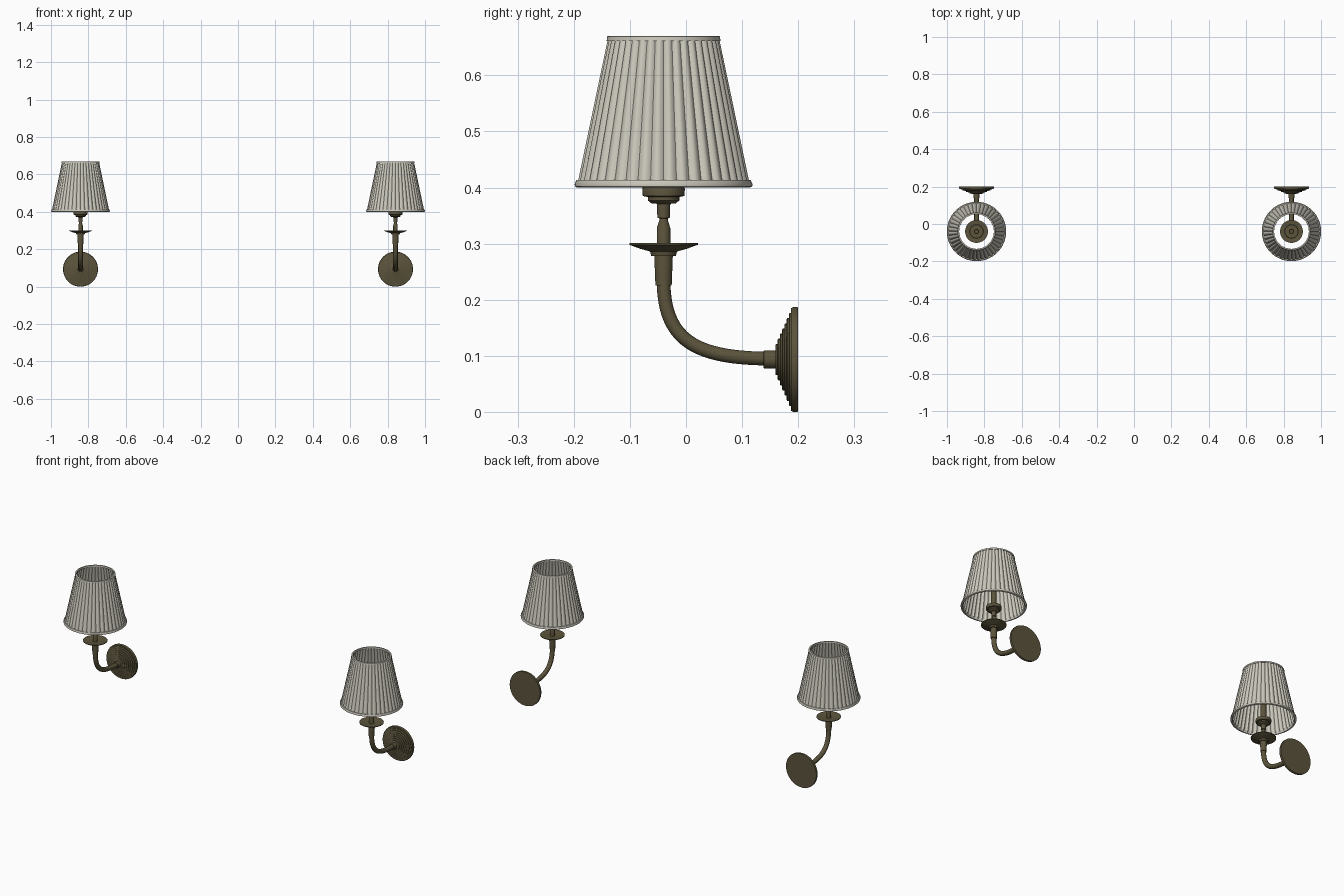
import bpy, bmesh, math
from mathutils import Matrix, Vector

if "Cube" in bpy.data.objects:
    bpy.data.objects.remove(bpy.data.objects["Cube"])

CY = -0.04      # lamp axis in y
CX = 0.842      # lamp axis in x
PLATE_Z = 0.0935


def material(name, col):
    m = bpy.data.materials.new(name)
    m.diffuse_color = (*col, 1)
    m.use_nodes = True
    m.node_tree.nodes["Principled BSDF"].inputs["Base Color"].default_value = m.diffuse_color
    return m


BRONZE = material("bronze", (0.105, 0.088, 0.045))
FABRIC = material("fabric", (0.60, 0.58, 0.50))


def finish(name, bm, mat, angle=35):
    bmesh.ops.recalc_face_normals(bm, faces=bm.faces)
    me = bpy.data.meshes.new(name)
    bm.to_mesh(me)
    bm.free()
    ob = bpy.data.objects.new(name, me)
    bpy.context.collection.objects.link(ob)
    me.materials.append(mat)
    bpy.ops.object.select_all(action='DESELECT')
    ob.select_set(True)
    bpy.context.view_layer.objects.active = ob
    bpy.ops.object.shade_smooth_by_angle(angle=math.radians(angle))
    return ob


def lathe(name, profile, origin, mat, rot=None, closed=False, n=48, wave=None):
    """Revolve (radius, height) points; wave(angle) offsets the radius."""
    bm = bmesh.new()
    rings = []
    for r, h in profile:
        if r < 1e-6:
            rings.append([bm.verts.new((0, 0, h))])
            continue
        ring = []
        for i in range(n):
            a = 2 * math.pi * i / n
            q = r + (wave(a) if wave else 0)
            ring.append(bm.verts.new((q * math.cos(a), q * math.sin(a), h)))
        rings.append(ring)
    pairs = list(zip(rings, rings[1:]))
    if closed:
        pairs.append((rings[-1], rings[0]))
    for a, b in pairs:
        for i in range(n):
            j = (i + 1) % n
            if len(a) == 1:
                bm.faces.new((a[0], b[i], b[j]))
            elif len(b) == 1:
                bm.faces.new((a[i], a[j], b[0]))
            else:
                bm.faces.new((a[i], a[j], b[j], b[i]))
    bm.transform(Matrix.Translation(origin) @ (rot or Matrix()))
    return finish(name, bm, mat)


def tube(name, p, radius, mat, x, steps=28, n=20):
    """Sweep a circle along a cubic bezier lying in the y-z plane."""
    bm = bmesh.new()
    rings = []
    p = [Vector((x, y, z)) for y, z in p]
    for k in range(steps + 1):
        t = k / steps
        u = 1 - t
        c = p[0]*u**3 + p[1]*3*u*u*t + p[2]*3*u*t*t + p[3]*t**3
        d = ((p[1]-p[0])*u*u + (p[2]-p[1])*2*u*t + (p[3]-p[2])*t*t).normalized()
        side = Vector((1, 0, 0))
        up = d.cross(side)
        rings.append([bm.verts.new(c + radius * (side * math.cos(a) + up * math.sin(a)))
                      for a in (2 * math.pi * i / n for i in range(n))])
    for a, b in zip(rings, rings[1:]):
        for i in range(n):
            bm.faces.new((a[i], a[(i+1) % n], b[(i+1) % n], b[i]))
    bm.faces.new(rings[0])
    bm.faces.new(rings[-1])
    return finish(name, bm, mat)


PLEATS = 40


def pleat(a):
    return 0.005 * (abs(math.sin(a * PLEATS / 2)) - 1)


# stepped wall plate profile: (radius, distance from the wall)
plate = [(0, 0), (0.0925, 0), (0.0935, 0.002), (0.0935, 0.009), (0.0915, 0.0125), (0.083, 0.0125)]
radii = [0.083, 0.074, 0.064, 0.055, 0.046, 0.037, 0.028]
for i, r in enumerate(radii):
    h = 0.0165 + i * 0.004
    plate += [(r, h - 0.001), (r - 0.0015, h)]
    if i + 1 < len(radii):
        plate.append((radii[i + 1], h))
plate.append((0, 0.0405))

to_front = Matrix.Rotation(math.pi / 2, 4, 'X')   # lathe axis z -> -y

for side, sx in (("left", -1), ("right", 1)):
    x = sx * CX
    base = Vector((x, CY, 0))
    wall = Vector((x, 0.2, PLATE_Z))

    # wall fixing and arm
    lathe(side + "_wall_plate", plate, wall, BRONZE, to_front, n=64)
    lathe(side + "_arm_collar", [(0, 0.038), (0.016, 0.038), (0.016, 0.061), (0.0145, 0.062), (0, 0.062)],
          wall, BRONZE, to_front, n=32)
    tube(side + "_arm", [(CY, 0.235), (CY, 0.125), (0.02, 0.096), (0.15, 0.095)], 0.0122, BRONZE, x)

    # socket below the drip pan
    lathe(side + "_socket", [(0, 0.225), (0.0145, 0.225), (0.0165, 0.278), (0.0165, 0.282), (0, 0.282)],
          base, BRONZE, n=32)
    # drip pan
    lathe(side + "_drip_pan", [(0, 0.278), (0.022, 0.278), (0.024, 0.286), (0.042, 0.291), (0.061, 0.298),
                               (0.061, 0.301), (0.056, 0.301), (0.03, 0.296), (0, 0.295)], base, BRONZE)
    # turned stem and shade cup
    lathe(side + "_stem", [(0, 0.293), (0.012, 0.293), (0.012, 0.328), (0.0075, 0.342), (0.0075, 0.345),
                           (0.011, 0.346), (0.012, 0.371), (0.022, 0.372), (0.028, 0.377), (0.028, 0.383),
                           (0.037, 0.385), (0.038, 0.398), (0.036, 0.402), (0.014, 0.402), (0, 0.402)],
          base, BRONZE, n=40)
    # lamp holder inside the shade
    lathe(side + "_lamp_holder", [(0, 0.40), (0.0135, 0.40), (0.0135, 0.495), (0.009, 0.495),
                                  (0.009, 0.48), (0, 0.48)], base, BRONZE, n=28)

    # pleated shade wall
    lathe(side + "_shade", [(0.154, 0.406), (0.0995, 0.665), (0.0975, 0.665), (0.152, 0.406)],
          base, FABRIC, closed=True, n=PLEATS * 8, wave=pleat)
    # shade trims
    lathe(side + "_shade_bottom_trim", [(0.1545, 0.400), (0.158, 0.402), (0.1585, 0.406), (0.1555, 0.413),
                                        (0.147, 0.413), (0.149, 0.400)], base, FABRIC, closed=True, n=80)
    lathe(side + "_shade_top_trim", [(0.1015, 0.661), (0.1005, 0.669), (0.099, 0.670), (0.093, 0.670),
                                     (0.0925, 0.661)], base, FABRIC, closed=True, n=80)
